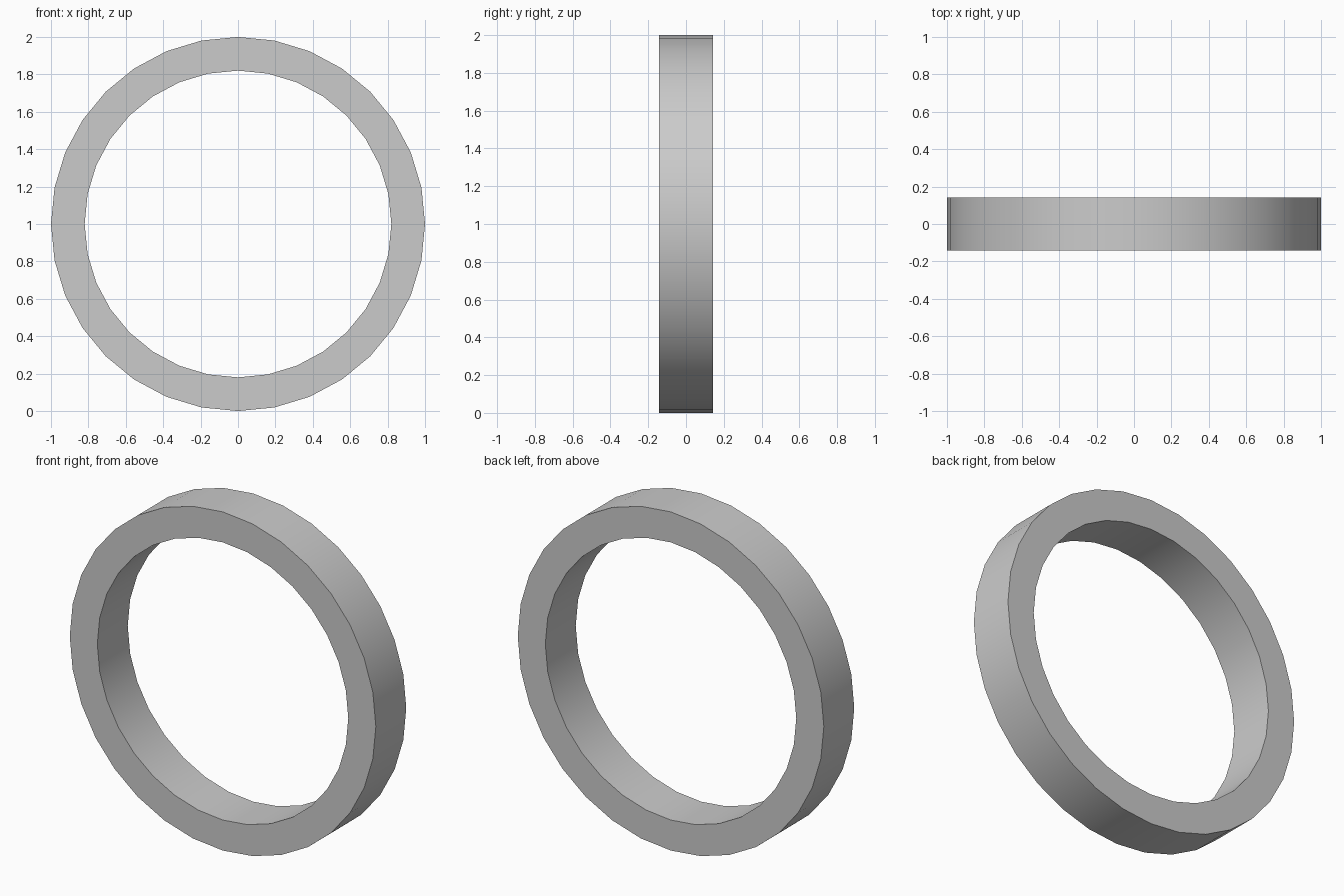
import bpy, bmesh
from math import pi, sin, cos, radians

if "Cube" in bpy.data.objects:
    bpy.data.objects.remove(bpy.data.objects["Cube"])

SIDES, R_OUT, R_IN, HALF = 32, 1.0, 0.82, 0.142

# Rectangular cross-section swept around the y axis
bm = bmesh.new()
profile = [(R_OUT, -HALF), (R_OUT, HALF), (R_IN, HALF), (R_IN, -HALF)]
loops = []
for i in range(SIDES):
    a = 2 * pi * i / SIDES
    loops.append([bm.verts.new((r * sin(a), y, 1 + r * cos(a))) for r, y in profile])
for i in range(SIDES):
    a, b = loops[i], loops[(i + 1) % SIDES]
    for k in range(4):
        n = (k + 1) % 4
        bm.faces.new((a[k], a[n], b[n], b[k]))
bmesh.ops.recalc_face_normals(bm, faces=bm.faces)

mesh = bpy.data.meshes.new("ring_band")
bm.to_mesh(mesh)
bm.free()
ring = bpy.data.objects.new("ring_band", mesh)
bpy.context.collection.objects.link(ring)

# Smooth round walls with crisp rims
bpy.context.view_layer.objects.active = ring
ring.select_set(True)
bpy.ops.object.shade_smooth_by_angle(angle=radians(30))
